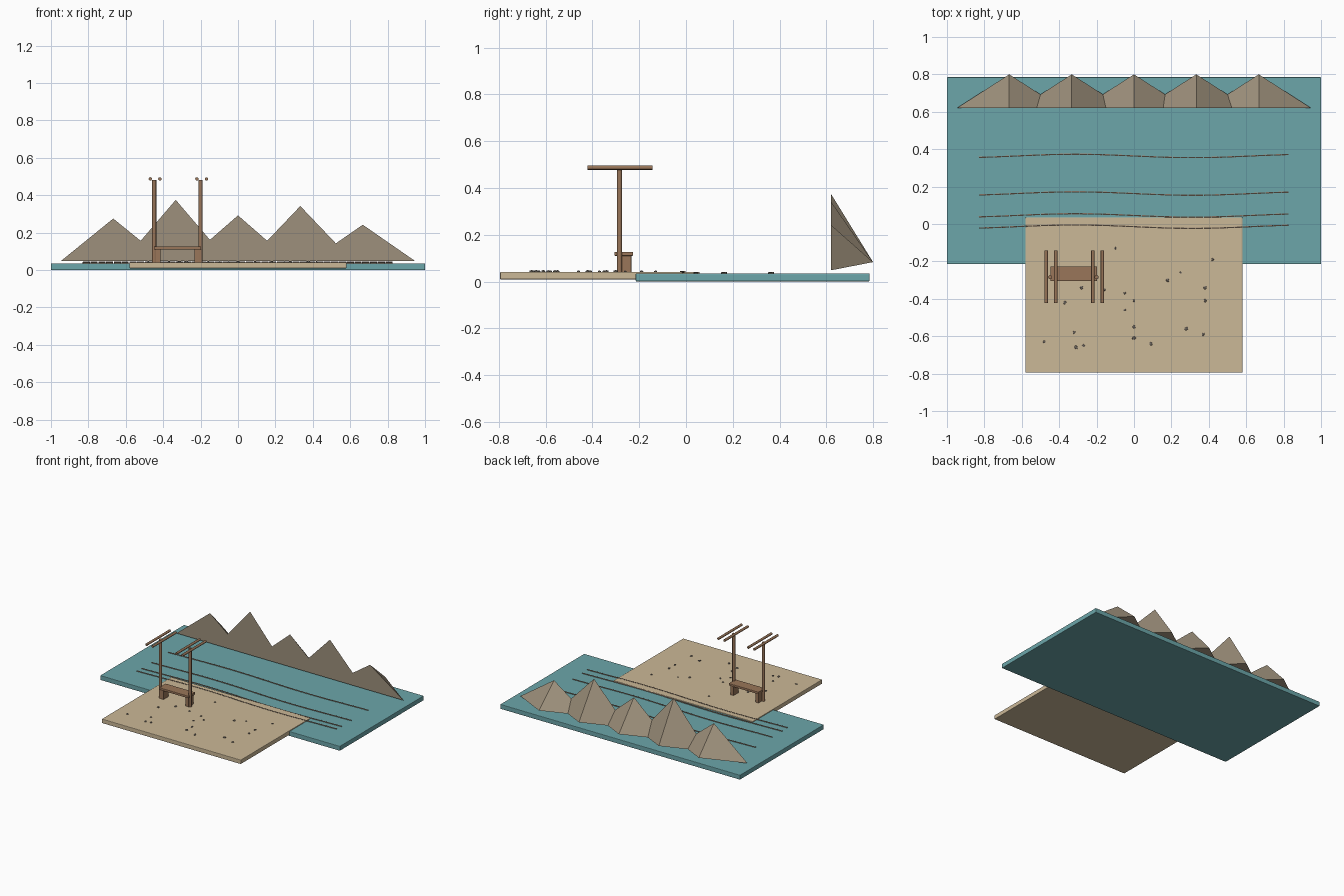
import bpy, bmesh, math, random
from mathutils import Matrix, Vector

cube = bpy.data.objects.get("Cube")
if cube:
    bpy.data.objects.remove(cube, do_unlink=True)
random.seed(4)


def make_material(name, color):
    mat = bpy.data.materials.new(name)
    mat.use_nodes = True
    rgba = (*color, 1)
    mat.diffuse_color = rgba
    for node in mat.node_tree.nodes:
        if node.type == 'BSDF_PRINCIPLED':
            node.inputs["Base Color"].default_value = rgba
            node.inputs["Roughness"].default_value = 0.8
    return mat


water_blue = make_material("water teal", (0.15, 0.38, 0.4))
sand_tan = make_material("sand tan", (0.6, 0.48, 0.31))
rock_brown = make_material("mountain brown", (0.34, 0.28, 0.2))
wood_brown = make_material("wood brown", (0.32, 0.18, 0.1))
stone_grey = make_material("pebble grey", (0.22, 0.19, 0.16))
ripple_brown = make_material("ripple brown", (0.3, 0.22, 0.16))


def finish(bm, name, mat, bevel=0):
    """Turn a bmesh into a named object with one material."""
    bmesh.ops.recalc_face_normals(bm, faces=bm.faces)
    mesh = bpy.data.meshes.new(name)
    bm.to_mesh(mesh)
    bm.free()
    mesh.materials.append(mat)
    obj = bpy.data.objects.new(name, mesh)
    bpy.context.scene.collection.objects.link(obj)
    if bevel:
        mod = obj.modifiers.new("soft edges", 'BEVEL')
        mod.width = bevel
        mod.segments = 2
    return obj


def box(name, mat, x, y, z, bevel=0):
    """Box given by its (low, high) range on each axis."""
    bm = bmesh.new()
    ranges = (x, y, z)
    size = Matrix.Diagonal([hi - lo for lo, hi in ranges] + [1])
    center = Vector([(lo + hi) / 2 for lo, hi in ranges])
    bmesh.ops.create_cube(bm, size=1, matrix=Matrix.Translation(center) @ size)
    return finish(bm, name, mat, bevel)


def add_rod(bm, start, end, radius, sides):
    """Add a cylinder between two points."""
    start, end = Vector(start), Vector(end)
    axis = end - start
    turn = axis.to_track_quat('Z', 'Y').to_matrix().to_4x4()
    bmesh.ops.create_cone(bm, cap_ends=True, segments=sides, radius1=radius, radius2=radius,
                          depth=axis.length, matrix=Matrix.Translation((start + end) / 2) @ turn)


def rod(name, mat, start, end, radius, sides=12):
    bm = bmesh.new()
    add_rod(bm, start, end, radius, sides)
    obj = finish(bm, name, mat)
    for poly in obj.data.polygons:
        poly.use_smooth = len(poly.vertices) == 4


# Ground slabs
box("water", water_blue, (-1, 1), (-0.215, 0.785), (0, 0.035), 0.004)
box("sand", sand_tan, (-0.58, 0.58), (-0.795, 0.035), (0.009, 0.041), 0.004)

# Mountain row: upright front triangle, with a spur reaching back
peaks = [(-0.667, 0.275), (-0.333, 0.375), (0, 0.292), (0.333, 0.342), (0.667, 0.242)]
for i, (px, height) in enumerate(peaks):
    bm = bmesh.new()
    corners = [(px - 0.28, 0.62, 0.048), (px + 0.28, 0.62, 0.048),
               (px, 0.62, height), (px, 0.8, 0.083)]
    a, b, c, d = [bm.verts.new(p) for p in corners]
    for face in ((a, b, c), (b, d, c), (d, a, c), (a, d, b)):
        bm.faces.new(face)
    finish(bm, f"mountain_{i + 1}", rock_brown)

# Ripples: rows of short rods along a gentle wave
COUNT, REACH = 40, 0.83
for i, (row_y, row_z) in enumerate([(0.364, 0.037), (0.163, 0.037), (0.046, 0.037), (-0.014, 0.041)]):
    bm = bmesh.new()
    step = 2 * REACH / COUNT
    for k in range(COUNT):
        x0 = -REACH + k * step
        x1 = x0 + step * 0.92
        add_rod(bm, (x0, row_y - 0.009 * math.sin(5 * x0), row_z),
                (x1, row_y - 0.009 * math.sin(5 * x1), row_z), 0.004, 6)
    finish(bm, f"ripple_{i + 1}", ripple_brown)

# Posts, each carrying a pair of bars
for side, px in (("right", -0.448), ("left", -0.2)):
    rod(f"{side}_post", wood_brown, (px, -0.284, 0.035), (px, -0.284, 0.482), 0.011)
    for k, dx in enumerate((-0.021, 0.03) if side == "right" else (-0.02, 0.031)):
        rod(f"{side}_top_bar_{k + 1}", wood_brown,
            (px + dx, -0.422, 0.487), (px + dx, -0.143, 0.487), 0.009)

# Bench
box("bench_seat", wood_brown, (-0.446, -0.197), (-0.306, -0.226), (0.11, 0.127), 0.003)
for side, px in (("right", -0.428), ("left", -0.219)):
    box(f"{side}_bench_leg", wood_brown, (px - 0.014, px + 0.014),
        (-0.296, -0.234), (0.038, 0.112), 0.002)

# Pebbles scattered on the sand
spots = [(-.1, -.13), (.42, -.19), (.25, -.26), (.18, -.3), (.38, -.34), (.38, -.41), (-.05, -.37),
         (0, -.41), (-.28, -.34), (-.37, -.42), (-.05, -.46), (0, -.55), (.28, -.56), (.37, -.59),
         (-.32, -.58), (-.48, -.63), (-.31, -.66), (-.27, -.65), (0, -.61), (.09, -.64), (-.16, -.35)]
for i, (px, py) in enumerate(spots):
    bm = bmesh.new()
    r = random.uniform(0.007, 0.012)
    place = Matrix.Translation((px, py, 0.043)) @ Matrix.Rotation(random.uniform(0, 6), 4, 'Z')
    bmesh.ops.create_icosphere(bm, subdivisions=1, radius=1,
                               matrix=place @ Matrix.Diagonal((r, r * 0.8, r * 0.55, 1)))
    finish(bm, f"pebble_{i + 1}", stone_grey)
